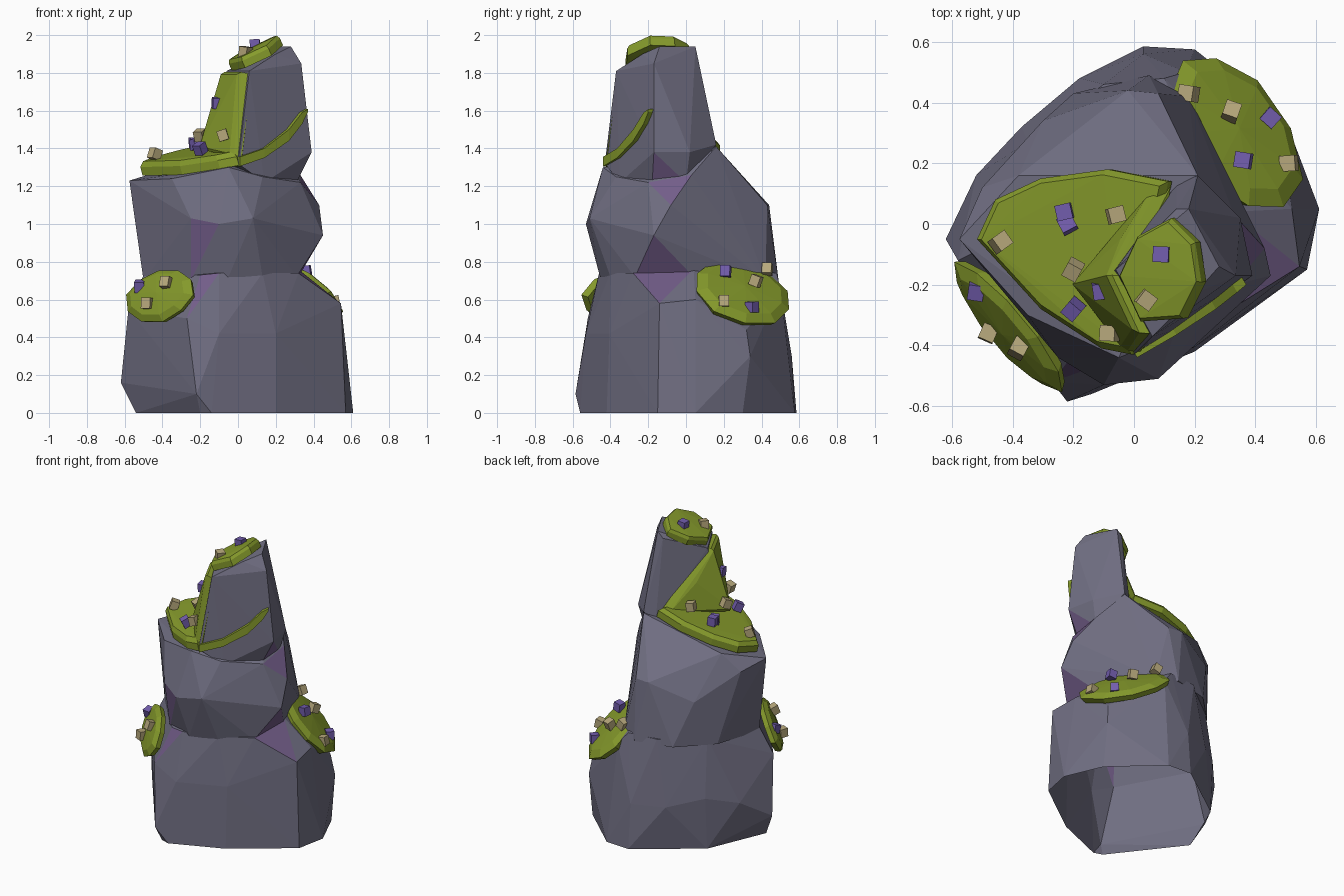
import bpy, bmesh, math, random
from mathutils import Vector, Matrix

if "Cube" in bpy.data.objects:
    bpy.data.objects.remove(bpy.data.objects["Cube"])
random.seed(4)

def mat(name, c):
    m = bpy.data.materials.new(name)
    m.diffuse_color = (*c, 1)
    m.use_nodes = True
    m.node_tree.nodes["Principled BSDF"].inputs["Base Color"].default_value = m.diffuse_color
    return m

ROCK = mat("rock", (0.16, 0.155, 0.22))
SHADE = mat("rock_purple", (0.17, 0.11, 0.25))
MOSS = mat("moss", (0.24, 0.33, 0.025))
TAN = mat("tan", (0.47, 0.39, 0.2))
PURPLE = mat("purple", (0.17, 0.11, 0.42))

def hull(name, pts, m):
    """Faceted solid around the points."""
    bm = bmesh.new()
    for p in pts:
        bm.verts.new(p)
    r = bmesh.ops.convex_hull(bm, input=bm.verts)
    junk = [g for g in r["geom_interior"] if isinstance(g, bmesh.types.BMVert)]
    bmesh.ops.delete(bm, geom=junk, context='VERTS')
    bmesh.ops.recalc_face_normals(bm, faces=bm.faces)
    me = bpy.data.meshes.new(name)
    me.materials.append(m)
    bm.to_mesh(me)
    bm.free()
    ob = bpy.data.objects.new(name, me)
    bpy.context.collection.objects.link(ob)
    return ob

def slab(name, pts, direction, t):
    """Moss sheet: outline thickened along a direction, with a bevelled top."""
    d = Vector(direction).normalized()
    vs = [Vector(p) for p in pts]
    c = sum(vs, Vector()) / len(vs)
    top = [c + (v - c) * 0.93 + d * t for v in vs]
    return hull(name, [v - d * 0.02 for v in vs] + [v + d * t * 0.5 for v in vs] + top, MOSS)

def pad(name, centre, normal, a, b, t, n=10):
    """Oval moss cushion lying on a sloping face, long axis horizontal."""
    w = Vector(normal).normalized()
    u = Vector((0, 0, 1)).cross(w).normalized()
    v = w.cross(u)
    pts = []
    for i in range(n):
        k = 2 * math.pi * i / n
        s = random.uniform(0.93, 1.07)
        flat = u * a * s * math.cos(k) + v * b * s * math.sin(k)
        for f, h in ((0.92, -t * 0.7), (1, 0), (0.8, t * 0.5)):
            pts.append(Vector(centre) + flat * f + w * h)
    pts.append(Vector(centre) + w * t * 0.75)
    return hull(name, pts, MOSS)

# Rock: wide base
rock = hull("rock", [
    (-.54, -.1, 0), (-.2, -.54, 0), (-.14, -.56, 0), (.2, -.42, 0), (.57, -.15, 0),
    (.61, .05, 0), (.5, .3, 0), (.2, .575, 0), (.03, .585, 0), (-.37, .3, 0),
    (-.62, -.05, .16), (-.22, -.585, .1), (-.52, .16, .3), (-.37, .32, .35),
    (-.18, .48, .3), (.03, .56, .3), (.5, .34, .3), (.48, .32, .44),
    (-.1, -.53, .42), (.2, -.405, .42), (.545, -.14, .58), (.52, .05, .6),
    (.17, .5, .66), (.2, .2, .77), (-.58, -.12, .55), (-.27, -.52, .5),
    (-.5, -.08, .73), (-.2, -.43, .73), (-.1, -.46, .74), (.13, -.4, .74),
    (.32, -.28, .74), (.32, .04, .76), (.1, .48, .74), (-.1, .46, .74), (-.35, .27, .74)], ROCK)
# Rock: middle block with the shelf on its left
middle = hull("rock_middle", [
    (-.5, -.08, .7), (-.25, -.38, .7), (-.05, -.455, .72), (.13, -.4, .72), (.31, -.27, .72),
    (.32, .04, .72), (.18, .42, .7), (.05, .49, .7), (-.2, .43, .7), (-.4, .23, .7),
    (-.25, -.44, 1.03), (-.1, -.53, 1.0), (.08, -.51, 1.03), (.2, -.4, 1.0),
    (.45, -.17, .94), (.43, -.08, 1.1), (.34, .09, .97), (-.575, -.05, 1.23),
    (-.35, -.3, 1.24), (-.05, -.44, 1.3), (.13, -.37, 1.25), (.33, -.2, 1.22),
    (.33, .03, 1.26), (.21, .16, 1.41), (-.38, .16, 1.29), (-.02, .44, 1.1),
    (.08, .43, 1.1), (-.5, .12, 1.18), (-.3, .34, 1.0)], ROCK)
# Rock: spire
spire = hull("rock_spire", [
    (-.15, -.22, 1.25), (0, -.43, 1.32), (.14, -.35, 1.22), (.3, -.18, 1.2), (.31, 0, 1.22),
    (.39, -.17, 1.38), (.35, .02, 1.38), (.21, .16, 1.42), (.14, .13, 1.36),
    (-.06, -.15, 1.81), (.06, -.37, 1.81), (.14, .05, 1.9), (.18, .05, 1.94),
    (.28, -.14, 1.94), (.335, -.17, 1.85), (.2, -.23, 1.9)], ROCK)

# Fuse the rock, open its underside and tint the undercut faces
for part in (middle, spire):
    mod = rock.modifiers.new("fuse", 'BOOLEAN')
    mod.operation = 'UNION'
    mod.solver = 'EXACT'
    mod.object = part
bpy.context.view_layer.update()
fused = bpy.data.meshes.new_from_object(rock.evaluated_get(bpy.context.evaluated_depsgraph_get()))
rock.modifiers.clear()
rock.data = fused
for part in (middle, spire):
    bpy.data.objects.remove(part)
fused.materials.clear()
fused.materials.append(ROCK)
fused.materials.append(SHADE)
bm = bmesh.new()
bm.from_mesh(fused)
for f in bm.faces:
    f.material_index = 0
floor = [f for f in bm.faces if f.normal.z < -.9 and f.calc_center_median().z < .02]
bmesh.ops.delete(bm, geom=floor, context='FACES_ONLY')
for spot in ((.36, -.15, .81), (.4, -.13, .68), (.36, -.13, 1.27), (.38, -.15, 1.17),
             (-.18, -.47, .81), (-.18, -.48, .65)):
    near = min(bm.faces, key=lambda f: (f.calc_center_median() - Vector(spot)).length)
    near.material_index = 1
bm.to_mesh(fused)
bm.free()

# Moss cushions on the ledges and the peak
pad("moss_right", (.325, .3, .645), (.8, .55, .95), .3, .24, .05)
pad("moss_left", (-.41, -.345, .625), (-.75, -.62, .4), .27, .155, .045)
slab("moss_peak", [(-.04, -.17, 1.83), (.02, -.04, 1.87), (.13, .02, 1.92), (.21, -.06, 1.96),
                   (.23, -.19, 1.965), (.17, -.31, 1.91), (.03, -.32, 1.845)], (-.4, -.05, .9), .04)
# Moss sheets on the shelf and up the spire
slab("moss_shelf", [(-.51, -.05, 1.275), (-.45, .08, 1.3), (-.3, .15, 1.34), (-.08, .18, 1.39),
                    (.12, .14, 1.42), (0, -.43, 1.33), (-.1, -.41, 1.31), (-.3, -.28, 1.28)],
     (-.25, 0, .95), .055)
slab("moss_climbing", [(-.05, -.17, 1.8), (.04, -.36, 1.8), (.03, -.385, 1.6), (0, -.42, 1.35),
                       (-.17, -.2, 1.39), (.1, .12, 1.42), (0, -.04, 1.6)], (-.8, .05, .15), .045)

# Thin moss strip wrapping round the front of the spire
path = [(0, -.42, 1.33, .025), (.13, -.345, 1.375, .025), (.26, -.26, 1.47, .03),
        (.33, -.205, 1.56, .03), (.36, -.18, 1.6, .008)]
def section(x, y, z, h):
    return [(x + dx, y + dy, z + dz) for dx, dy in ((.01, -.02), (-.025, .04)) for dz in (-h, h)]
for i in range(len(path) - 1):
    hull(f"moss_strip_{i}", section(*path[i]) + section(*path[i + 1]), MOSS)

# Small loose chips on the moss
def chips(name, m, spots):
    for i, s in enumerate(spots):
        turn = Matrix.Rotation(random.uniform(0, 3), 3, 'Z') @ Matrix.Rotation(random.uniform(-.5, .5), 3, 'X')
        box = [Vector((x, y, z * 1.1)) * .026 for x in (-1, 1) for y in (-1, 1) for z in (-1, 1)]
        hull(f"{name}_{i}", [turn @ p + Vector(s) for p in box], m)

chips("tan_chip", TAN, [
    (.04, -.25, 1.91), (-.44, -.06, 1.37), (-.2, -.15, 1.47), (-.06, .03, 1.48), (-.08, -.36, 1.47),
    (.18, .43, .76), (.32, .37, .7), (.51, .2, .59), (-.48, -.36, .58), (-.38, -.41, .69)])
chips("purple_chip", PURPLE, [
    (.09, -.1, 1.95), (-.23, .04, 1.43), (-.22, 0, 1.42), (-.2, -.28, 1.4), (-.11, -.22, 1.64),
    (.45, .35, .56), (.36, .21, .75), (-.52, -.22, .67)])
